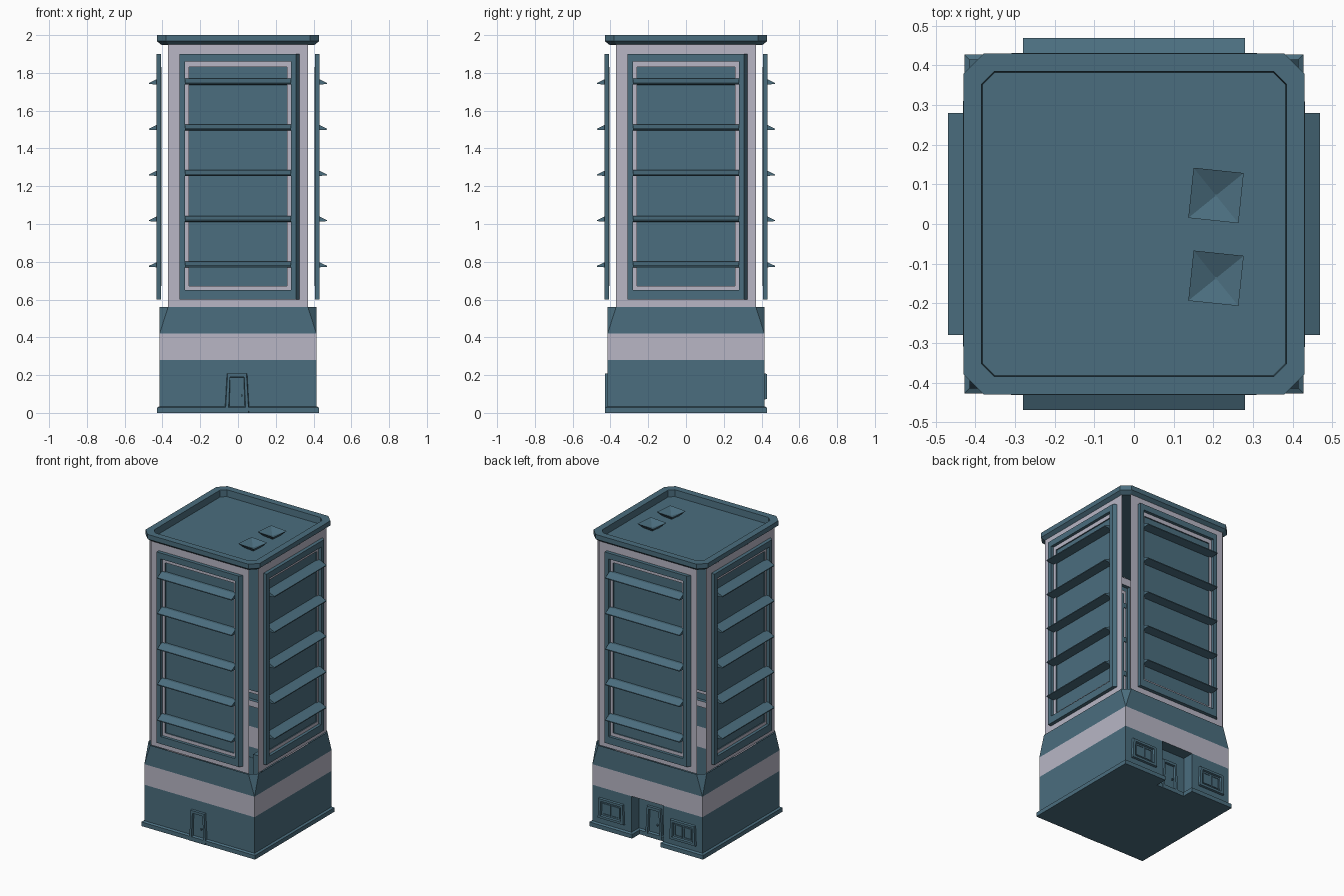
import bpy, math

if "Cube" in bpy.data.objects:
    bpy.data.objects.remove(bpy.data.objects["Cube"])


def material(name, rgb):
    m = bpy.data.materials.new(name)
    m.diffuse_color = (*rgb, 1)
    m.use_nodes = True
    m.node_tree.nodes["Principled BSDF"].inputs["Base Color"].default_value = m.diffuse_color
    return m


MATS = [material("slate_teal", (0.07, 0.155, 0.21)),
        material("pale_lavender", (0.48, 0.47, 0.56))]
TEAL, LAV = 0, 1


def make(name, verts, faces, mats):
    me = bpy.data.meshes.new(name)
    me.from_pydata(verts, [], faces)
    for m in MATS:
        me.materials.append(m)
    for p, i in zip(me.polygons, mats):
        p.material_index = i
    ob = bpy.data.objects.new(name, me)
    bpy.context.collection.objects.link(ob)
    return ob


def loft(name, rings, mats, first=None, last=None):
    """Skin equal-length rings; first/last are cap colours."""
    n = len(rings[0])
    verts = [p for r in rings for p in r]
    faces, cols = [], []
    for k in range(len(rings) - 1):
        for i in range(n):
            j = (i + 1) % n
            faces.append((k*n + i, k*n + j, (k+1)*n + j, (k+1)*n + i))
            cols.append(mats[k])
    if first is not None:
        faces.append(tuple(reversed(range(n))))
        cols.append(first)
    if last is not None:
        faces.append(tuple(range(len(verts) - n, len(verts))))
        cols.append(last)
    return make(name, verts, faces, cols)


def turn(u, d, z, side):
    """Wall coordinates (along, outward, up) to world; side 0 is the front."""
    a = side * math.pi / 2
    c, s = round(math.cos(a)), round(math.sin(a))
    return (u*c + d*s, u*s - d*c, z)


def frame(name, side, steps, mats, last=TEAL, cx=0):
    """Nested wall outlines: (left, right, z0, z1, depth, top taper)."""
    rings = []
    for l, r, z0, z1, d, t in steps:
        rings.append([turn(cx + u, d, z, side) for u, z in
                      ((l, z0), (r, z0), (r - t, z1), (l + t, z1))])
    return loft(name, rings, mats, last=last)


def octagon(h, c, z):
    k = h - c
    return [(x, y, z) for x, y in ((-k, -h), (k, -h), (h, -k), (h, k),
                                   (k, h), (-k, h), (-h, k), (-h, -k))]


# Ground floor with a recessed rear entrance and a plinth
def footprint(h, z):
    n = 0.12 - (h - 0.415)
    d = 0.335 + (h - 0.415)
    return [(x, y, z) for x, y in ((-h, -h), (h, -h), (h, h), (n, h),
                                   (n, d), (-n, d), (-n, h), (-h, h))]


loft("ground_floor", [footprint(0.428, 0), footprint(0.428, 0.028),
                      footprint(0.415, 0.035), footprint(0.415, 0.28)],
     [TEAL] * 3, first=TEAL)
make("entrance_ceiling", [(-0.12, 0.335, 0.28), (-0.12, 0.415, 0.28),
                          (0.12, 0.415, 0.28), (0.12, 0.335, 0.28)],
     [(0, 1, 2, 3)], [TEAL])

# Pale band, then the band whose corners become chamfered
loft("podium_bands", [octagon(0.415, 0, 0.28), octagon(0.415, 0, 0.42),
                      octagon(0.415, 0.045, 0.56)], [LAV, TEAL])

# Four tower facades with window frames and sun louvres
for side, label in enumerate(("front", "right", "back", "left")):
    frame(label + "_facade", side, [
        (-0.37, 0.37, 0.56, 1.95, 0.408, 0),
        (-0.31, 0.325, 0.60, 1.90, 0.408, 0),
        (-0.31, 0.308, 0.60, 1.90, 0.432, 0),
        (-0.28, 0.28, 0.65, 1.86, 0.432, 0),
        (-0.28, 0.28, 0.65, 1.86, 0.412, 0),
        (-0.26, 0.26, 0.672, 1.832, 0.412, 0),
        (-0.26, 0.26, 0.672, 1.832, 0.404, 0)],
        [LAV, TEAL, TEAL, TEAL, LAV, TEAL])
    for i in range(5):
        z = 0.785 + 0.242 * i
        profile = ((0.405, z - 0.016), (0.47, z - 0.012),
                   (0.47, z - 0.006), (0.425, z + 0.016), (0.405, z + 0.016))
        loft(f"{label}_louvre_{i + 1}",
             [[turn(u, d, h, side) for d, h in profile] for u in (-0.28, 0.28)],
             [TEAL], first=TEAL, last=TEAL)

# Roof slab with a raised rim around a sunken deck
loft("roof", [octagon(0.405, 0.04, 1.948), octagon(0.43, 0.05, 1.968),
              octagon(0.43, 0.05, 2.0), octagon(0.385, 0.032, 2.0),
              octagon(0.382, 0.03, 1.955)], [TEAL] * 4, first=TEAL, last=TEAL)

# Two funnel-shaped roof vents
for i, cy in enumerate((0.072, -0.137)):
    def square(r, z):
        return [(0.207 + r * math.cos(a), cy + r * math.sin(a), z)
                for a in (math.radians(39 + 90 * k) for k in range(4))]
    loft(f"roof_vent_{i + 1}",
         [square(0.05, 1.955), square(0.09, 1.985), square(0.004, 1.957)],
         [TEAL] * 2, last=TEAL)

# Tapered doors: front wall and inside the rear entrance
for label, side, d, cx in (("front", 0, 0.412, -0.005), ("rear", 2, 0.332, 0)):
    frame(label + "_door", side, [
        (-0.066, 0.066, 0, 0.21, d, 0.012),
        (-0.062, 0.062, 0, 0.208, d + 0.018, 0.012),
        (-0.046, 0.046, 0, 0.19, d + 0.018, 0.008),
        (-0.042, 0.042, 0, 0.188, d + 0.004, 0.006)], [TEAL] * 3, cx=cx)
    frame(label + "_door_handle", side, [
        (0.02, 0.028, 0.088, 0.098, d, 0),
        (0.02, 0.028, 0.088, 0.098, d + 0.014, 0)], [TEAL], cx=cx)

# Rear windows with two panes each
for label, cx in (("left", -0.27), ("right", 0.27)):
    frame(label + "_rear_window", 2, [
        (-0.10, 0.10, 0.07, 0.21, 0.412, 0.006),
        (-0.096, 0.096, 0.074, 0.206, 0.428, 0.006),
        (-0.078, 0.078, 0.09, 0.19, 0.428, 0.004),
        (-0.074, 0.074, 0.094, 0.186, 0.417, 0.004)], [TEAL] * 3, cx=cx)
    for k, px in enumerate((-0.034, 0.034)):
        frame(f"{label}_rear_pane_{k + 1}", 2, [
            (-0.03, 0.03, 0.102, 0.178, 0.416, 0),
            (-0.03, 0.03, 0.102, 0.178, 0.422, 0),
            (-0.024, 0.024, 0.108, 0.172, 0.422, 0),
            (-0.024, 0.024, 0.108, 0.172, 0.418, 0)], [TEAL] * 3, cx=cx + px)
